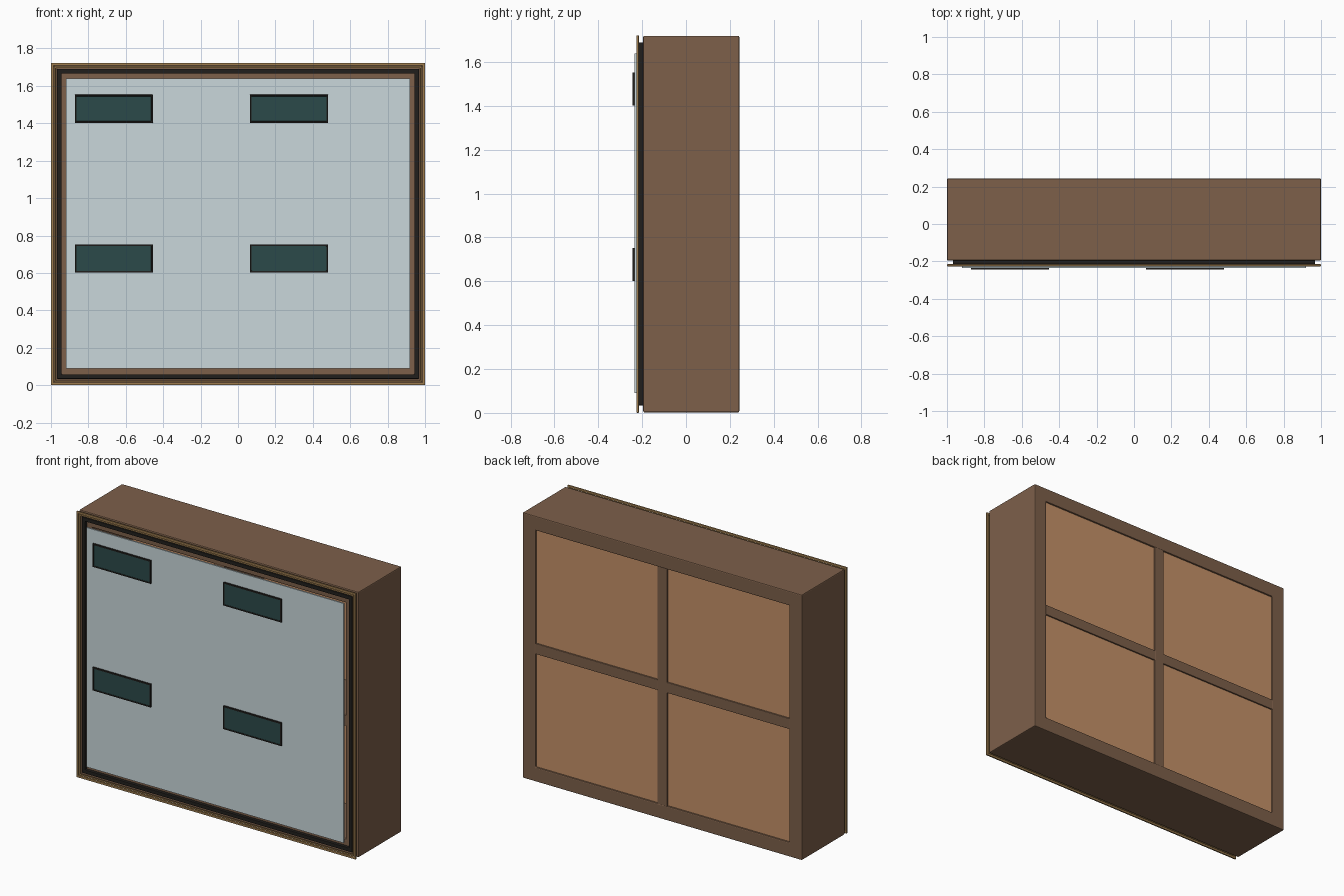
import bpy, bmesh

if "Cube" in bpy.data.objects:
    bpy.data.objects.remove(bpy.data.objects["Cube"])


def lin(c):
    return c / 12.92 if c <= 0.04045 else ((c + 0.055) / 1.055) ** 2.4


def material(name, r, g, b):
    m = bpy.data.materials.new(name)
    m.diffuse_color = (lin(r), lin(g), lin(b), 1)
    m.use_nodes = True
    m.node_tree.nodes["Principled BSDF"].inputs["Base Color"].default_value = m.diffuse_color
    return m


WOOD = material("wood", 0.49, 0.375, 0.29)
PANEL = material("light_wood", 0.77, 0.57, 0.41)
BRASS = material("brass", 0.62, 0.49, 0.31)
BLACK = material("black", 0.13, 0.12, 0.11)
GLASS = material("glass", 0.79, 0.845, 0.86)
TEAL = material("teal", 0.17, 0.29, 0.29)


def finish(name, bm, mat, bevel):
    bmesh.ops.recalc_face_normals(bm, faces=bm.faces)
    mesh = bpy.data.meshes.new(name)
    bm.to_mesh(mesh)
    bm.free()
    ob = bpy.data.objects.new(name, mesh)
    bpy.context.collection.objects.link(ob)
    mesh.materials.append(mat)
    if bevel:
        mod = ob.modifiers.new("bevel", "BEVEL")
        mod.width, mod.segments = bevel, 2
    return ob


def box(name, x, y, z, mat, bevel=0.0):
    """Box from (min, max) ranges."""
    bm = bmesh.new()
    bmesh.ops.create_cube(bm, size=1)
    for v in bm.verts:
        v.co = [(a + b) / 2 + c * (b - a) for (a, b), c in zip((x, y, z), v.co)]
    return finish(name, bm, mat, bevel)


def ring(name, x, z, inset, y, mat, bevel=0.0):
    """Rectangular frame in the xz plane, extruded along y."""
    bm = bmesh.new()
    loops = []
    for d, yy in ((0, y[0]), (0, y[1]), (inset, y[1]), (inset, y[0])):
        a, b, c, e = x[0] + d, x[1] - d, z[0] + d, z[1] - d
        loops.append([bm.verts.new((px, yy, pz))
                      for px, pz in ((a, c), (b, c), (b, e), (a, e))])
    for i in range(4):
        p, q = loops[i], loops[(i + 1) % 4]
        for j in range(4):
            k = (j + 1) % 4
            bm.faces.new((p[j], p[k], q[k], q[j]))
    return finish(name, bm, mat, bevel)


# Carcass with cross dividers
ring("carcass", (-1, 1), (0.002, 1.72), 0.093, (-0.195, 0.243), WOOD, 0.006)
box("vertical_divider", (-0.035, 0.035), (-0.19, 0.242), (0.09, 1.63), WOOD, 0.003)
for s, xr in (("left", (-0.91, -0.03)), ("right", (0.03, 0.91))):
    box("shelf_" + s, xr, (-0.19, 0.242), (0.827, 0.895), WOOD, 0.003)

# Sealing strip, brass edging and glass pane
ring("seal", (-0.968, 0.968), (0.034, 1.69), 0.024, (-0.217, -0.194), BLACK, 0.003)
ring("brass_edge", (-1, 1), (0, 1.722), 0.014, (-0.226, -0.215), BRASS, 0.003)
ring("brass_inner_edge", (-0.984, 0.984), (0.016, 1.706), 0.01, (-0.222, -0.215), BRASS, 0.002)
box("glass_pane", (-0.92, 0.92), (-0.234, -0.225), (0.09, 1.64), GLASS)

# Per compartment: back panel, label and small catch
for col, cx in (("left", 0.0), ("right", 0.936)):
    for row, cz in (("upper", 0.8), ("lower", 0.0)):
        tag = f"_{row}_{col}"
        px = (-0.91, -0.034) if col == "left" else (0.034, 0.91)
        pz = (0.89, 1.63) if row == "upper" else (0.092, 0.83)
        box("back_panel" + tag, px, (0.215, 0.233), pz, PANEL)
        lx, lz = (-0.872 + cx, -0.455 + cx), (0.602 + cz, 0.753 + cz)
        ring("label_frame" + tag, lx, lz, 0.009, (-0.244, -0.233), BLACK, 0.002)
        box("label" + tag, (lx[0] + 0.005, lx[1] - 0.005), (-0.242, -0.233),
            (lz[0] + 0.005, lz[1] - 0.005), TEAL)
        box("catch" + tag, (-0.303 + cx, -0.263 + cx), (-0.203, -0.18),
            (0.225 + cz, 0.237 + cz), BLACK)
